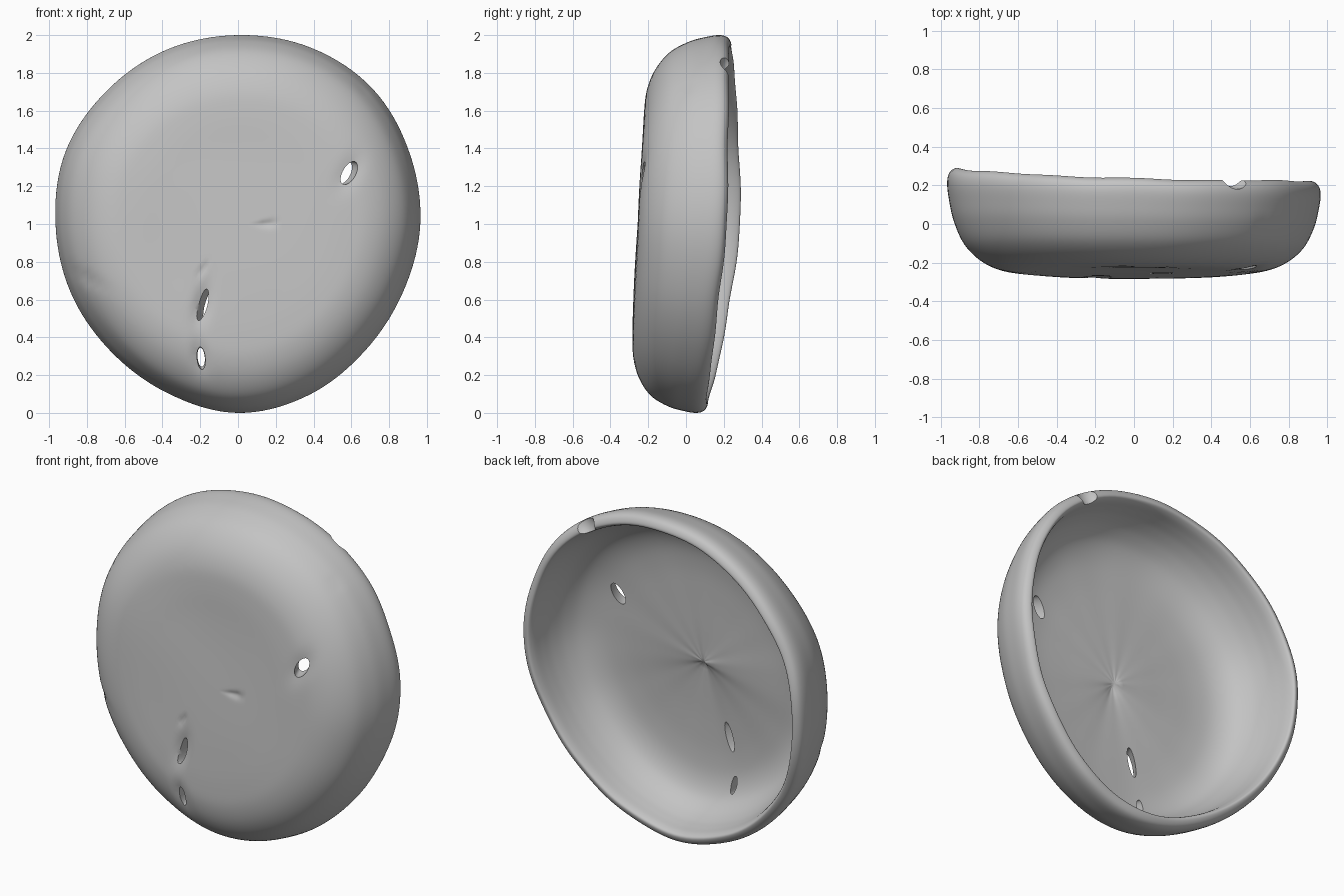
import bpy, bmesh, math
from mathutils import Vector

cube = bpy.data.objects.get("Cube")
if cube:
    bpy.data.objects.remove(cube, do_unlink=True)

SEGMENTS, RINGS = 144, 120

# Outline radius every 22.5 degrees and rim depth every 45 degrees, from +x towards +z
OUTLINE = [0.965, 0.983, 1.01, 1.01, 1.0, 0.997, 0.99, 0.99,
           0.966, 0.957, 0.953, 0.97, 1.0, 0.98, 0.95, 0.945]
RIM = [0.215, 0.225, 0.235, 0.265, 0.285, 0.19, 0.11, 0.145]
# Cross-section: share of radius, share of depth; outer skin, lip, then inner skin
OUTER = [(0, 0), (0.2, 0), (0.4, 0), (0.58, 0.004), (0.71, 0.03), (0.82, 0.12),
         (0.91, 0.28), (0.965, 0.5), (0.99, 0.7), (1.0, 0.86), (0.987, 0.96)]
INNER = [(0.95, 1.0), (0.93, 0.94), (0.917, 0.8), (0.9, 0.65), (0.865, 0.48), (0.805, 0.33),
         (0.71, 0.235), (0.58, 0.195), (0.4, 0.185), (0.2, 0.185), (0, 0.185)]
PROFILE = OUTER + INNER
# Dents in the outer skin: x, z, half width, half length, turn in degrees, depth
DENTS = [(0.59, 1.27, 0.05, 0.10, 30, 0.015), (-0.19, 0.57, 0.04, 0.10, 12, 0.025),
         (-0.20, 0.29, 0.035, 0.09, -5, 0.025), (0.15, 1.00, 0.018, 0.022, 60, 0.025),
         (-0.19, 0.755, 0.016, 0.022, 20, 0.015), (0.66, 1.72, 0.02, 0.03, -40, 0.02),
         (-0.84, 0.73, 0.025, 0.12, -65, 0.015), (-0.15, 1.40, 0.32, 0.25, 0, 0.006)]


def spline(a, b, c, d, t):
    """Smooth step from b to c."""
    return b + 0.5 * t * (c - a + t * (2 * a - 5 * b + 4 * c - d + t * (3 * (b - c) + d - a)))


def around(values, angle):
    f = angle / (2 * math.pi) * len(values)
    i = int(f)
    return spline(*[values[(i + k) % len(values)] for k in (-1, 0, 1, 2)], f - i)


def along(points, s):
    f = s * (len(points) - 1)
    i = min(int(f), len(points) - 2)
    p = [Vector(points[max(0, min(len(points) - 1, i + k))]) for k in (-1, 0, 1, 2)]
    return spline(*p, f - i)


def pan_point(s, angle):
    """Point on the skin, tilted floor, uneven rim and dents included."""
    r, h = along(PROFILE, s)
    r *= around(OUTLINE, angle)
    x, z = r * math.cos(angle), r * math.sin(angle)
    floor = -0.256 + 0.052 * z
    rim = around(RIM, angle) + 0.004 * math.sin(11 * angle) * math.sin(3 * angle)
    y = floor + h * (rim - floor)
    y += 0.003 * math.sin(5 * x + 1) * math.sin(6 * z) * (1 - h)
    if s < 0.5:
        for dx, dz, w, l, turn, depth in DENTS:
            t = math.radians(turn)
            u, v = x - dx, z + 1 - dz
            a = (u * math.cos(t) - v * math.sin(t)) / w
            b = (u * math.sin(t) + v * math.cos(t)) / l
            y += depth * math.exp(-a * a - b * b) * (1 - h)
    return Vector((x, y, z + 1))


# Thick dished pan, lofted from the outer centre over the lip to the inner centre
bm = bmesh.new()
front = bm.verts.new(pan_point(0, 0))
back = bm.verts.new(pan_point(1, 0))
rings = [[bm.verts.new(pan_point(i / RINGS, 2 * math.pi * j / SEGMENTS))
          for j in range(SEGMENTS)] for i in range(1, RINGS)]
for j in range(SEGMENTS):
    k = (j + 1) % SEGMENTS
    bm.faces.new((front, rings[0][j], rings[0][k]))
    bm.faces.new((back, rings[-1][k], rings[-1][j]))
    for first, second in zip(rings, rings[1:]):
        bm.faces.new((first[j], second[j], second[k], first[k]))
mesh = bpy.data.meshes.new("dented_pan")
bm.to_mesh(mesh)
bm.free()
pan = bpy.data.objects.new("dented_pan", mesh)
bpy.context.collection.objects.link(pan)

# Plain grey material
grey = bpy.data.materials.new("plain_grey")
grey.use_nodes = True
colour = (0.55, 0.55, 0.55, 1)
grey.diffuse_color = colour
grey.node_tree.nodes["Principled BSDF"].inputs["Base Color"].default_value = colour
mesh.materials.append(grey)

bpy.ops.object.select_all(action='DESELECT')
pan.select_set(True)
bpy.context.view_layer.objects.active = pan


def cut(name, location, scale, turn, slant):
    """Cut an ellipsoid, turned about y and slanted about z, out of the pan."""
    m = bpy.data.meshes.new(name)
    b = bmesh.new()
    bmesh.ops.create_uvsphere(b, u_segments=24, v_segments=16, radius=1)
    b.to_mesh(m)
    b.free()
    m.materials.append(grey)
    cutter = bpy.data.objects.new(name, m)
    cutter.location, cutter.scale = location, scale
    cutter.rotation_euler = (0, math.radians(turn), math.radians(slant))
    cutter.hide_render = True
    bpy.context.collection.objects.link(cutter)
    mod = pan.modifiers.new(name, 'BOOLEAN')
    mod.operation, mod.solver, mod.object = 'DIFFERENCE', 'EXACT', cutter
    bpy.context.view_layer.update()
    bpy.ops.object.modifier_apply(modifier=name)
    bpy.data.objects.remove(cutter, do_unlink=True)


# Torn holes through the floor and a notch in the rim
cut("upper_hole", (0.575, -0.19, 1.27), (0.035, 0.16, 0.07), 30, 21)
cut("middle_hole", (-0.165, -0.225, 0.57), (0.022, 0.15, 0.09), 12, -30)
cut("lower_hole", (-0.195, -0.24, 0.29), (0.022, 0.12, 0.06), -5, 0)
cut("rim_notch", (0.53, 0.235, 1.85), (0.07, 0.055, 0.09), 34.5, 0)

bpy.ops.object.shade_smooth_by_angle(angle=math.radians(40))
